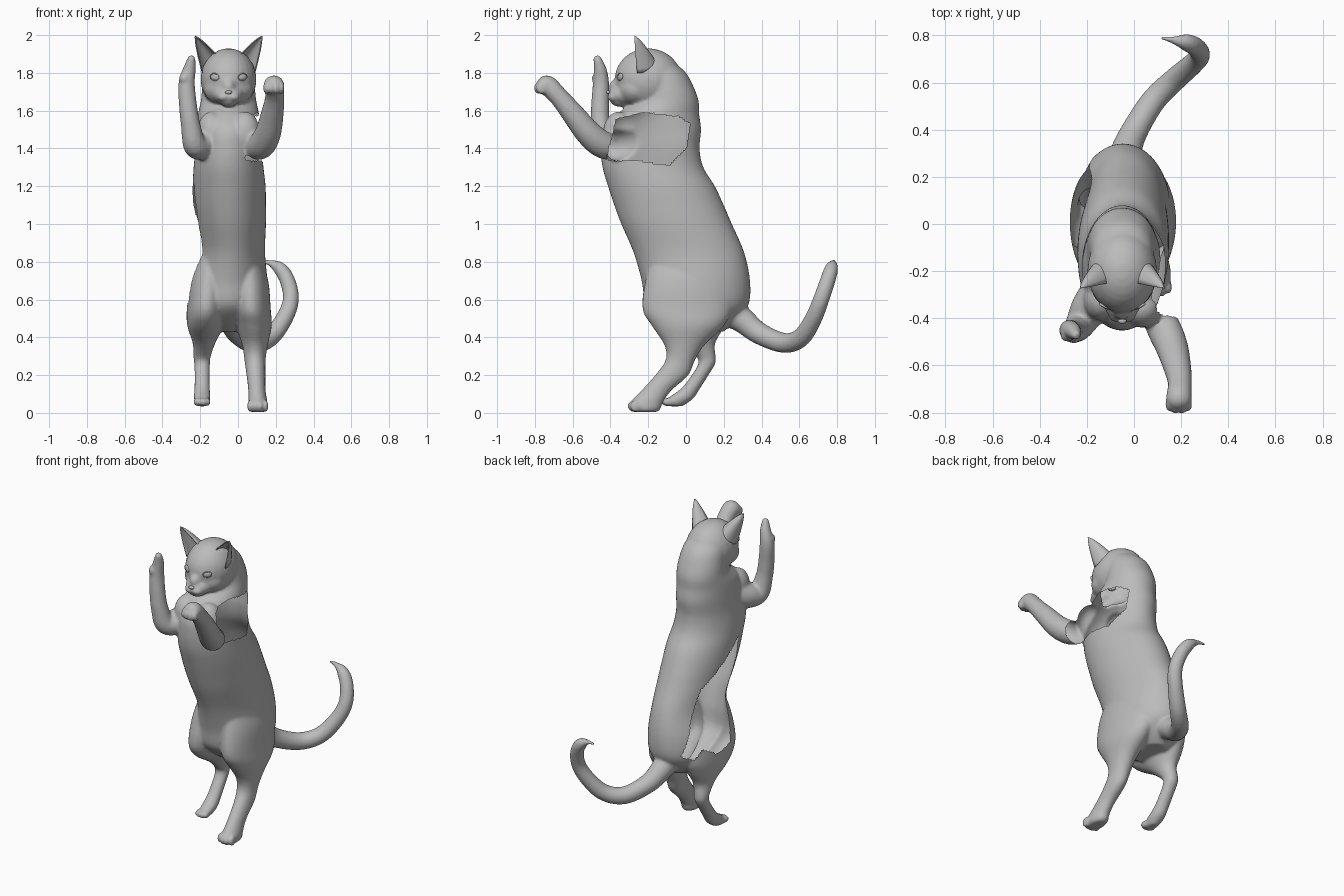
import bpy, bmesh, math
from mathutils import Vector, Matrix

cube = bpy.data.objects.get("Cube")
if cube:
    bpy.data.objects.remove(cube, do_unlink=True)

grey = bpy.data.materials.new("plain_grey")
grey.use_nodes = True
grey.diffuse_color = (0.5, 0.5, 0.5, 1)
grey.node_tree.nodes["Principled BSDF"].inputs["Base Color"].default_value = (0.5, 0.5, 0.5, 1)

MID = -0.05  # x of the animal's middle plane


def activate(ob):
    bpy.ops.object.select_all(action='DESELECT')
    ob.select_set(True)
    bpy.context.view_layer.objects.active = ob


def finish(name, bm, angle=60):
    mesh = bpy.data.meshes.new(name)
    bm.to_mesh(mesh)
    bm.free()
    mesh.materials.append(grey)
    ob = bpy.data.objects.new(name, mesh)
    bpy.context.collection.objects.link(ob)
    activate(ob)
    bpy.ops.object.shade_smooth_by_angle(angle=math.radians(angle))
    return ob


def spline(keys, steps=5):
    """Catmull-Rom interpolation of equally long tuples."""
    keys = [Vector(k) for k in keys]
    out = []
    for i in range(len(keys) - 1):
        a, b, c, d = (keys[max(i - 1, 0)], keys[i], keys[i + 1], keys[min(i + 2, len(keys) - 1)])
        for s in range(steps):
            t = s / steps
            out.append(0.5 * (2 * b + (c - a) * t + (2 * a - 5 * b + 4 * c - d) * t * t
                              + (3 * b - a - 3 * c + d) * t ** 3))
    return out + [keys[-1]]


def skin_rings(bm, rings):
    loops = [[bm.verts.new(p) for p in ring] for ring in rings]
    faces = [bm.faces.new(loops[0]), bm.faces.new(loops[-1])]
    n = len(loops[0])
    for a, b in zip(loops, loops[1:]):
        for i in range(n):
            faces.append(bm.faces.new((a[i], a[(i + 1) % n], b[(i + 1) % n], b[i])))
    bmesh.ops.recalc_face_normals(bm, faces=faces)


def loft(bm, keys, n=48):
    """Level elliptical rings: z, centre x, centre y, radius x, radius y."""
    angles = [math.tau * i / n for i in range(n)]
    skin_rings(bm, [[(x + rx * math.cos(a), y + ry * math.sin(a), z) for a in angles]
                    for z, x, y, rx, ry in spline(keys)])


def tube(bm, keys, n=20):
    """Round rings square to a path: x, y, z, radius."""
    pts = spline(keys)
    rings = []
    up = Vector((1, 0, 0))
    for i, p in enumerate(pts):
        tan = (pts[min(i + 1, len(pts) - 1)].xyz - pts[max(i - 1, 0)].xyz).normalized()
        side = (up - tan * up.dot(tan)).normalized()
        up = side
        other = tan.cross(side)
        rings.append([p.xyz + p[3] * (side * math.cos(math.tau * k / n) + other * math.sin(math.tau * k / n))
                      for k in range(n)])
    skin_rings(bm, rings)


def ball(bm, centre, radii):
    m = Matrix.Translation(centre) @ Matrix.Diagonal((*radii, 1))
    bmesh.ops.create_uvsphere(bm, u_segments=24, v_segments=16, radius=1, matrix=m)


def inside(y, z, poly):
    hit = False
    for (y1, z1), (y2, z2) in zip(poly, poly[1:] + poly[:1]):
        if (z1 > z) != (z2 > z) and y < (y2 - y1) * (z - z1) / (z2 - z1) + y1:
            hit = not hit
    return hit


bm = bmesh.new()
# Torso and neck
loft(bm, [(.43, MID, .08, .08, .12), (.48, MID, .07, .15, .185), (.57, MID, .06, .2, .27),
          (.70, -.045, .052, .2, .287), (.85, -.035, .015, .178, .293), (1.0, -.04, -.05, .188, .293),
          (1.1, -.045, -.09, .193, .29), (1.2, -.047, -.13, .193, .283), (1.3, MID, -.175, .185, .267),
          (1.4, MID, -.19, .175, .262), (1.5, MID, -.18, .17, .26), (1.58, MID, -.15, .162, .22),
          (1.65, MID, -.10, .147, .167), (1.72, MID, -.10, .139, .143), (1.8, MID, -.13, .125, .13),
          (1.87, MID, -.17, .09, .09)])
# Skull, cheeks, bridge, muzzle and chin
ball(bm, (MID, -.2, 1.765), (.148, .178, .165))
ball(bm, (MID, -.265, 1.715), (.132, .105, .092))
ball(bm, (MID, -.33, 1.725), (.045, .078, .055))
ball(bm, (MID, -.325, 1.685), (.082, .085, .056))
ball(bm, (MID, -.345, 1.65), (.05, .055, .03))
for s in (-1, 1):
    ball(bm, (MID + s * .025, -.38, 1.672), (.036, .037, .026))
# Shoulders
ball(bm, (.035, -.355, 1.48), (.085, .085, .115))
ball(bm, (-.14, -.32, 1.49), (.075, .09, .105))
# Left hind leg
loft(bm, [(.95, .04, -.01, .04, .1), (.84, .045, -.005, .07, .17), (.7, .06, .0, .1, .215),
          (.55, .07, .005, .103, .235), (.46, .083, .01, .095, .19), (.36, .09, -.008, .068, .107),
          (.28, .09, -.03, .056, .078), (.2, .095, -.075, .05, .088), (.12, .10, -.155, .046, .08),
          (.06, .105, -.205, .05, .085), (.02, .105, -.215, .05, .08), (.004, .105, -.215, .035, .06)])
# Right hind leg
loft(bm, [(.95, -.13, -.01, .04, .1), (.84, -.14, -.005, .07, .17), (.7, -.155, .0, .1, .215),
          (.55, -.168, .005, .103, .235), (.46, -.173, .02, .095, .185), (.37, -.18, .065, .06, .09),
          (.30, -.19, .105, .046, .052), (.26, -.19, .11, .042, .045), (.2, -.19, .075, .04, .045),
          (.13, -.19, .025, .041, .05), (.08, -.19, -.025, .044, .068), (.05, -.19, -.055, .036, .06),
          (.035, -.19, -.06, .025, .04)])
for k in range(4):
    off = (k - 1.5) * .028
    mid = .012 if k in (1, 2) else 0
    ball(bm, (.105 + off, -.268 - mid, .036), (.0145, .03, .032))      # left hind toes
    ball(bm, (-.19 + off * .8, -.095 - mid, .058), (.0115, .028, .022))  # right hind toes
    ball(bm, (.19 + off, -.765 - mid, 1.72), (.0145, .03, .034))       # left front toes
# Left foreleg and paw
tube(bm, [(.07, -.33, 1.4, .06), (.1, -.39, 1.405, .068), (.13, -.45, 1.425, .073),
          (.16, -.52, 1.485, .069), (.182, -.6, 1.585, .06), (.195, -.675, 1.675, .051),
          (.19, -.735, 1.735, .053), (.187, -.765, 1.74, .035)])
ball(bm, (.19, -.74, 1.735), (.055, .05, .052))
# Right foreleg, bent at the elbow, with a narrow raised paw
tube(bm, [(-.12, -.25, 1.46, .08), (-.185, -.35, 1.42, .08), (-.228, -.425, 1.42, .064),
          (-.25, -.452, 1.52, .052), (-.264, -.455, 1.62, .048), (-.272, -.45, 1.74, .044),
          (-.257, -.455, 1.82, .034), (-.243, -.475, 1.89, .018)])
ball(bm, (-.285, -.47, 1.77), (.028, .03, .03))
# Tail
tube(bm, [(-.05, .2, .56, .085), (-.035, .3, .49, .068), (0, .39, .42, .058), (.08, .52, .37, .053),
          (.17, .61, .40, .05), (.245, .675, .5, .046), (.28, .715, .6, .043), (.262, .75, .7, .041),
          (.22, .77, .765, .036), (.165, .78, .795, .016), (.11, .79, .8, .008)])
body = finish("body", bm)

# Fuse the volumes into one skin
remesh = body.modifiers.new("fuse", 'REMESH')
remesh.mode = 'VOXEL'
remesh.voxel_size = 0.009
relax = body.modifiers.new("relax", 'SMOOTH')
relax.factor = 0.5
relax.iterations = 7
activate(body)
for name in ("fuse", "relax"):
    bpy.ops.object.modifier_apply(modifier=name)

# Openings in the hollow skin: left shoulder and right flank
shoulder = [(-.42, 1.335), (-.25, 1.335), (-.09, 1.31), (0, 1.4), (.02, 1.53),
            (-.03, 1.565), (-.22, 1.59), (-.37, 1.555), (-.385, 1.48), (-.41, 1.4)]
flank = [(-.21, 1.22), (-.1, 1.14), (.12, .98), (.21, .8), (.29, .6), (.22, .56), (.17, .62),
         (.06, .56), (-.08, .58), (-.1, .72), (-.14, .87), (-.2, 1.08)]
bm = bmesh.new()
bm.from_mesh(body.data)
gone = []
for f in bm.faces:
    c = f.calc_center_median()
    if (c.x > .04 and inside(c.y, c.z, shoulder)) or (c.x < -.08 and inside(c.y, c.z, flank)):
        gone.append(f)
bmesh.ops.delete(bm, geom=gone, context='FACES')
bm.to_mesh(body.data)
bm.free()
activate(body)
bpy.ops.object.shade_smooth_by_angle(angle=math.radians(60))

for s, side in ((1, "left"), (-1, "right")):
    # Ear: a hollow shell open to the front, its base slanting down the skull
    bm = bmesh.new()
    base, tip = Vector((MID + s * .1, -.245, 1.848)), Vector((MID + s * .178, -.272, 1.995))
    across = Vector((s * .042, 0, -.048))
    grid = []
    for r in range(9):
        u = r / 8
        w = max((1 - u) ** 0.7, 0.04)
        c = base.lerp(tip, u)
        row = []
        for k in range(13):
            t = math.pi * (-0.05 + 1.07 * k / 12)
            row.append(bm.verts.new(c + w * (across * math.cos(t) + Vector((0, .09 * math.sin(t), 0)))))
        grid.append(row)
    for a, b in zip(grid, grid[1:]):
        for i in range(12):
            bm.faces.new((a[i], a[i + 1], b[i + 1], b[i]))
    bmesh.ops.recalc_face_normals(bm, faces=bm.faces[:])
    ear = finish(side + "_ear", bm)
    thick = ear.modifiers.new("thickness", 'SOLIDIFY')
    thick.thickness = 0.006

    # Eye with a thin almond lid
    bm = bmesh.new()
    at = Vector((MID + s * .073, -.35, 1.778))
    turn = Matrix.Translation(at) @ Matrix.Rotation(s * .45, 4, 'Z') @ Matrix.Rotation(-s * .2, 4, 'Y')
    bmesh.ops.create_uvsphere(bm, u_segments=24, v_segments=12, radius=1,
                              matrix=turn @ Matrix.Diagonal((.025, .008, .018, 1)))
    loops = []
    for i in range(24):
        a = math.tau * i / 24
        loops.append([bm.verts.new(turn @ Vector(((.026 + .003 * math.cos(b)) * math.cos(a),
                                                  .005 * math.sin(b),
                                                  (.018 + .003 * math.cos(b)) * math.sin(a))))
                      for b in (math.tau * j / 8 for j in range(8))])
    for p, q in zip(loops, loops[1:] + loops[:1]):
        for j in range(8):
            bm.faces.new((p[j], p[(j + 1) % 8], q[(j + 1) % 8], q[j]))
    bmesh.ops.recalc_face_normals(bm, faces=bm.faces[:])
    finish(side + "_eye", bm)

# Nose
bm = bmesh.new()
ball(bm, (MID, -.411, 1.697), (.018, .012, .01))
finish("nose", bm)
